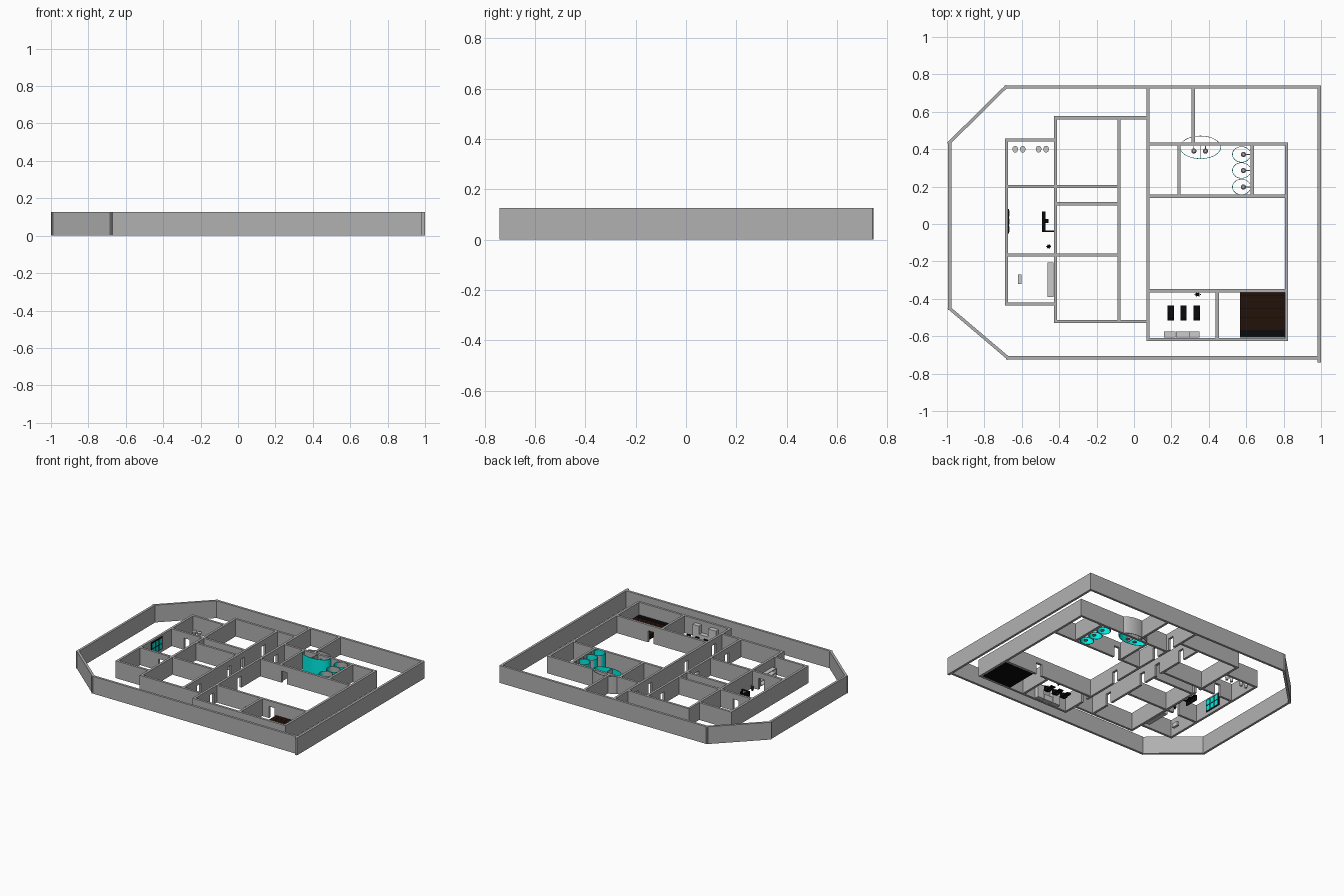
import bpy, bmesh, math
from mathutils import Matrix, Vector

if "Cube" in bpy.data.objects:
    bpy.data.objects.remove(bpy.data.objects["Cube"])

H, T = 0.127, 0.017          # wall height, wall thickness
DW, DH = 0.045, 0.085        # doorway width, height


def material(name, col):
    m = bpy.data.materials.new(name)
    m.diffuse_color = (*col, 1)
    m.use_nodes = True
    m.node_tree.nodes["Principled BSDF"].inputs["Base Color"].default_value = m.diffuse_color
    return m


STONE = material("dark_plaster", (0.44, 0.44, 0.44))
TEAL = material("teal_glass", (0.0, 0.85, 0.77))
BLACK = material("black", (0.003, 0.003, 0.004))
BROWN = material("dark_wood", (0.016, 0.006, 0.003))
GREEN = material("leaf", (0.01, 0.15, 0.015))


def finish(name, bm, mat=None):
    me = bpy.data.meshes.new(name)
    bmesh.ops.recalc_face_normals(bm, faces=bm.faces)
    bm.to_mesh(me)
    bm.free()
    ob = bpy.data.objects.new(name, me)
    bpy.context.collection.objects.link(ob)
    if mat:
        me.materials.append(mat)
    return ob


def add_box(bm, x0, x1, y0, y1, z0, z1, base=Matrix()):
    m = base @ Matrix.Translation(((x0 + x1) / 2, (y0 + y1) / 2, (z0 + z1) / 2)) \
        @ Matrix.Diagonal((x1 - x0, y1 - y0, z1 - z0, 1))
    bmesh.ops.create_cube(bm, size=1, matrix=m)


def boxes(name, items, mat=None):
    bm = bmesh.new()
    for b in items:
        add_box(bm, *b)
    return finish(name, bm, mat)


def add_cyl(bm, x, y, z0, z1, r1, r2=None, sy=1, seg=16):
    m = Matrix.Translation((x, y, (z0 + z1) / 2)) @ Matrix.Diagonal((1, sy, 1, 1))
    bmesh.ops.create_cone(bm, cap_ends=True, segments=seg, radius1=r1,
                          radius2=r1 if r2 is None else r2, depth=z1 - z0, matrix=m)


def wall(name, x0, y0, x1, y1, doors=()):
    """Wall along a line; doors are distances from the start point."""
    d = Vector((x1 - x0, y1 - y0))
    base = Matrix.Translation((x0, y0, 0)) @ Matrix.Rotation(math.atan2(d.y, d.x), 4, 'Z')
    bm = bmesh.new()
    s = -T / 2
    for c in sorted(doors):
        add_box(bm, s, c - DW / 2, -T / 2, T / 2, 0, H, base)
        add_box(bm, c - DW / 2, c + DW / 2, -T / 2, T / 2, DH, H, base)
        s = c + DW / 2
    add_box(bm, s, d.length + T / 2, -T / 2, T / 2, 0, H, base)
    return finish(name, bm, STONE)


def hwall(name, y, x0, x1, doors=()):
    return wall(name, x0, y, x1, y, [x - x0 for x in doors])


def vwall(name, x, y0, y1, doors=()):
    return wall(name, x, y0, x, y1, [y - y0 for y in doors])


def curved_screen(name, cx, cy, rx, ry, a0, a1, mat=None, z0=0, z1=H, t=0.003, n=24):
    bm = bmesh.new()
    rings = []
    for i in range(n + 1):
        a = math.radians(a0 + (a1 - a0) * i / n)
        c, s = math.cos(a), math.sin(a)
        rings.append([bm.verts.new((cx + (rx - o) * c, cy + (ry - o) * s, z))
                      for o, z in ((0, z0), (0, z1), (t, z1), (t, z0))])
    for p, q in zip(rings, rings[1:]):
        for k in range(4):
            f = bm.faces.new((p[k], p[(k + 1) % 4], q[(k + 1) % 4], q[k]))
            f.smooth = k in (0, 2)
    bm.faces.new(rings[0])
    bm.faces.new(rings[-1])
    ob = finish(name, bm, mat)
    for e in ob.data.edges:
        a, b = (ob.data.vertices[i].co for i in e.vertices)
        e.use_edge_sharp = abs(a.z - b.z) < 1e-5
    return ob


# Perimeter walls
hwall("outer_back_wall", 0.733, -0.685, 0.99)
vwall("outer_right_wall", 0.99, -0.733, 0.733)
hwall("outer_front_wall", -0.715, -0.675, 0.99)
vwall("outer_left_wall", -0.985, -0.452, 0.43)
wall("outer_back_left_wall", -0.988, 0.434, -0.685, 0.733)
wall("outer_front_left_wall", -0.985, -0.452, -0.675, -0.715)

# Left wing rooms
vwall("wing_left_wall", -0.682, -0.427, 0.449)
hwall("washroom_back_wall", 0.449, -0.682, -0.42)
hwall("passage_back_wall", 0.2, -0.682, -0.08, [-0.55])
hwall("passage_front_wall", 0.108, -0.42, -0.08)
hwall("office_front_wall", -0.166, -0.682, -0.08, [-0.5])
hwall("store_front_wall", -0.427, -0.682, -0.42)
vwall("wing_middle_wall", -0.42, -0.522, 0.568, [0.157])
hwall("wing_back_wall", 0.568, -0.42, 0.075)
hwall("wing_front_wall", -0.522, -0.42, 0.075)
vwall("corridor_left_wall", -0.08, -0.522, 0.568, [-0.35, 0.0, 0.157, 0.4])

# Right wing rooms
vwall("corridor_right_wall", 0.075, -0.617, 0.733, [-0.42, -0.1, 0.32, 0.48])
vwall("back_divider", 0.317, 0.427, 0.733)
hwall("shower_back_wall", 0.427, 0.075, 0.815)
vwall("shower_left_wall", 0.24, 0.148, 0.427)
vwall("shower_right_wall", 0.632, 0.148, 0.427)
hwall("hall_back_wall", 0.148, 0.075, 0.815, [0.28])
vwall("hall_right_wall", 0.815, -0.617, 0.427)
hwall("hall_front_wall", -0.357, 0.075, 0.815, [0.53])
hwall("right_wing_front_wall", -0.617, 0.075, 0.815)
vwall("gym_divider", 0.445, -0.617, -0.357)

# Oval double shower: teal glass in front, plain shell behind
curved_screen("oval_shower_glass", 0.355, 0.41, 0.11, 0.062, 160, 380, TEAL, n=36)
curved_screen("oval_shower_shell", 0.355, 0.41, 0.11, 0.062, 20, 160, STONE)
boxes("oval_shower_divider", [(0.3535, 0.3565, 0.35, 0.427, 0, H)], STONE)

# Round showers along the right wall: glass front, plain back
for i, y in enumerate((0.372, 0.286, 0.198)):
    curved_screen(f"round_shower_glass_{i}", 0.575, y, 0.05, 0.043, 150, 335, TEAL)
    curved_screen(f"round_shower_shell_{i}", 0.575, y, 0.05, 0.043, 25, 150, STONE)

# Shower columns: tray, pipe and head
for i, (x, y) in enumerate([(0.32, 0.39), (0.382, 0.39), (0.585, 0.372), (0.585, 0.286), (0.585, 0.198)]):
    bm = bmesh.new()
    add_cyl(bm, x, y, 0, 0.004, 0.014)
    dx, dy = (0.032, 0) if x > 0.5 else (0, 0.026)
    add_cyl(bm, x + dx, y + dy, 0, 0.1, 0.002, seg=8)
    add_cyl(bm, x, y, 0.092, 0.098, 0.014, 0.008)
    add_box(bm, x - 0.002, x + dx + 0.002, y - 0.002, y + dy + 0.002, 0.098, 0.102)
    finish(f"shower_column_{i}", bm, STONE)

# Toilets: foot, oval bowl
for i, x in enumerate((-0.635, -0.595, -0.51, -0.47)):
    bm = bmesh.new()
    add_cyl(bm, x, 0.4, 0, 0.018, 0.009, sy=1.2)
    add_cyl(bm, x, 0.4, 0.018, 0.036, 0.009, 0.015, sy=1.2)
    add_cyl(bm, x, 0.4, 0.036, 0.04, 0.015, sy=1.2)
    finish(f"toilet_{i}", bm)

# Office: wall screens, desk, chair
boxes("screen_frame", [(-0.674, -0.668, -0.05, 0.08, 0.025, 0.115)], BLACK)
boxes("wall_screens", [(-0.669, -0.666, -0.043 + 0.042 * i, -0.013 + 0.042 * i,
                        0.031 + 0.042 * j, 0.066 + 0.042 * j)
                       for i in range(3) for j in range(2)], TEAL)
boxes("desk", [(-0.492, -0.472, -0.042, 0.068, 0.032, 0.037),
               (-0.472, -0.428, -0.042, -0.034, 0.032, 0.037),
               (-0.492, -0.488, -0.042, 0.068, 0, 0.032),
               (-0.432, -0.428, -0.042, -0.034, 0, 0.032)], BLACK)
boxes("office_chair", [(-0.474, -0.46, 0.005, 0.027, 0.02, 0.025),
                       (-0.462, -0.458, 0.005, 0.027, 0.025, 0.05),
                       (-0.469, -0.465, 0.014, 0.018, 0, 0.02)], BLACK)


# Potted plants
def plant(name, x, y, w=1.0):
    bm = bmesh.new()
    add_cyl(bm, x, y, 0, 0.016, 0.005, 0.008, seg=10)
    finish(name + "_pot", bm, BLACK)
    bm = bmesh.new()
    for k in range(6):
        a = k * math.tau / 6
        add_cyl(bm, x + w * 0.009 * math.cos(a), y + 0.007 * math.sin(a), 0.014, 0.045, 0.0045, 0, seg=5)
    finish(name + "_leaves", bm, GREEN)


plant("office_plant", -0.456, -0.12)
plant("gym_plant", 0.34, -0.377, 1.5)

# Store room: shelf unit and small box
boxes("shelf_unit", [(-0.462, -0.43, -0.39, -0.205, z, z + 0.005) for z in (0, 0.03, 0.06)]
      + [(-0.462, -0.43, y, y + 0.005, 0, 0.065) for y in (-0.39, -0.3, -0.21)])
boxes("side_table", [(-0.619, -0.601, -0.322, -0.27, 0, 0.03)])

# Gym: recliner seats and lockers
for i, x in enumerate((0.197, 0.265, 0.335)):
    boxes(f"recliner_{i}", [(x - 0.017, x + 0.017, -0.515, -0.435, 0.016, 0.024),
                            (x - 0.006, x + 0.006, -0.49, -0.46, 0, 0.016),
                            (x - 0.014, x + 0.014, -0.515, -0.505, 0.024, 0.055),
                            (x - 0.017, x - 0.013, -0.505, -0.47, 0.024, 0.036),
                            (x + 0.013, x + 0.017, -0.505, -0.47, 0.024, 0.036)], BLACK)
boxes("lockers", [(0.16, 0.222, -0.607, -0.575, 0, 0.1), (0.224, 0.296, -0.607, -0.575, 0, 0.04),
                  (0.298, 0.35, -0.607, -0.575, 0, 0.1)])

# Slatted wooden floor with black step
boxes("deck_base", [(0.567, 0.806, -0.607, -0.366, 0, 0.03)], BLACK)
boxes("deck_slats", [(0.566, 0.805, -0.568 + 0.0168 * i, -0.552 + 0.0168 * i, 0.012, 0.036)
                     for i in range(12)], BROWN)
boxes("deck_step", [(0.567, 0.806, -0.607, -0.572, 0.03, 0.036)], BLACK)
